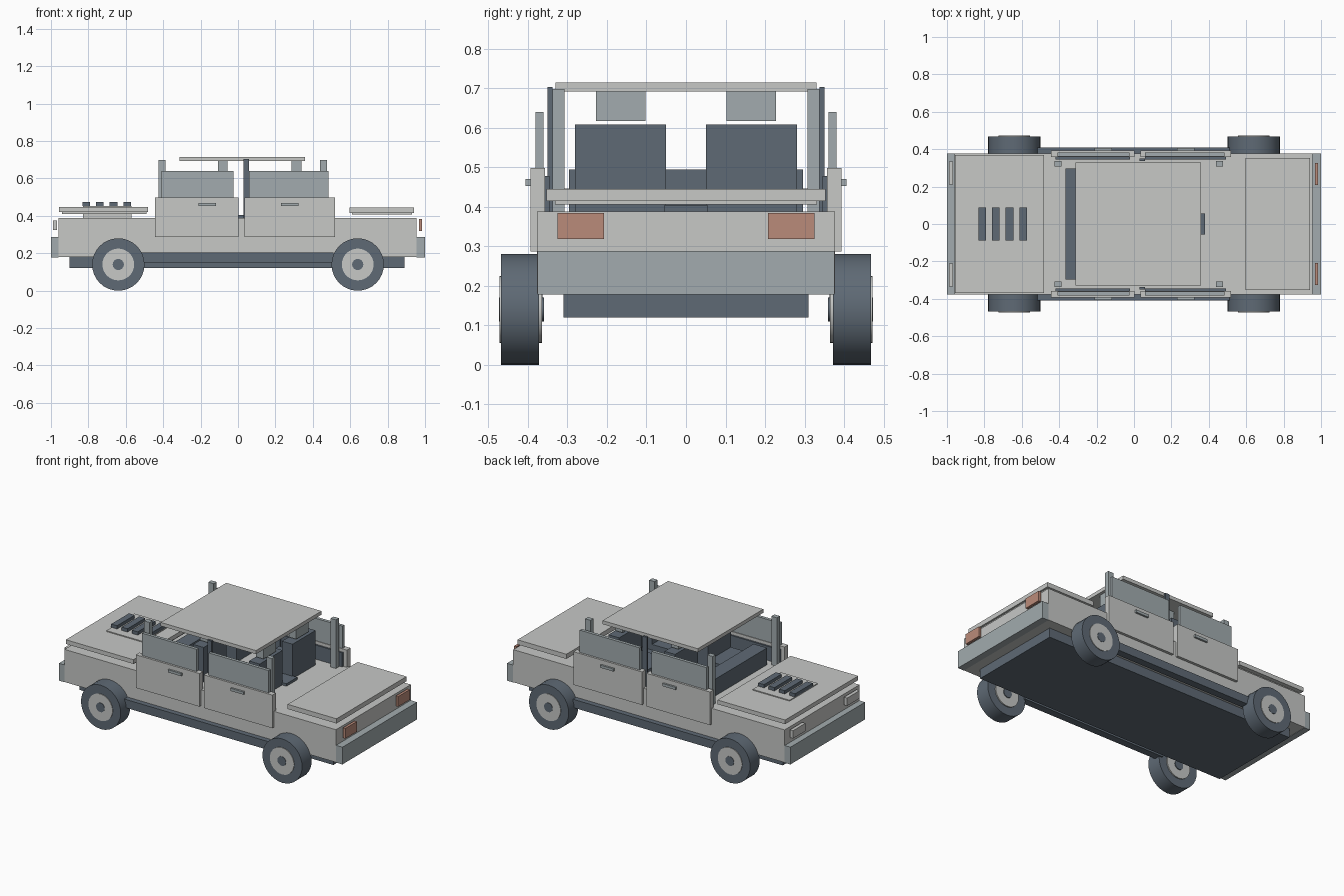
import bpy, bmesh, math

cube = bpy.data.objects.get("Cube")
if cube:
    bpy.data.objects.remove(cube, do_unlink=True)


def material(name, colour):
    m = bpy.data.materials.new(name)
    m.use_nodes = True
    m.diffuse_color = (*colour, 1)
    m.node_tree.nodes["Principled BSDF"].inputs["Base Color"].default_value = (*colour, 1)
    return m


LIGHT = material("light grey paint", (0.57, 0.58, 0.565))
MID = material("mid grey trim", (0.36, 0.41, 0.425))
DARK = material("dark slate", (0.114, 0.144, 0.178))
RED = material("tail light red", (0.49, 0.26, 0.195))


def box(name, mat, x, y, z):
    """Box spanning the given (low, high) ranges."""
    mesh = bpy.data.meshes.new(name)
    bm = bmesh.new()
    bmesh.ops.create_cube(bm, size=1)
    for v in bm.verts:
        v.co = [(lo + hi) / 2 + c * (hi - lo) for c, (lo, hi) in zip(v.co, (x, y, z))]
    bm.to_mesh(mesh)
    bm.free()
    mesh.materials.append(mat)
    ob = bpy.data.objects.new(name, mesh)
    bpy.context.collection.objects.link(ob)
    return ob


def centred(name, mat, x, half, z):
    return box(name, mat, x, (-half, half), z)


def pair(name, mat, x, y, z):
    """The same box on both sides of the car."""
    box(name + "_far", mat, x, y, z)
    box(name + "_near", mat, x, (-y[1], -y[0]), z)


def disc(name, mat, x, z, radius, y0, y1, segments=32):
    bpy.ops.mesh.primitive_cylinder_add(
        vertices=segments, radius=radius, depth=abs(y1 - y0),
        location=(x, (y0 + y1) / 2, z), rotation=(math.pi / 2, 0, 0))
    ob = bpy.context.object
    ob.name = name
    ob.data.materials.append(mat)
    bpy.ops.object.shade_smooth_by_angle(angle=math.radians(30))


# Chassis, body and bumpers
centred("chassis", DARK, (-0.9, 0.89), 0.31, (0.12, 0.2))
centred("body", LIGHT, (-0.96, 0.955), 0.377, (0.18, 0.388))
pair("sill", DARK, (-0.52, 0.51), (0.363, 0.41), (0.15, 0.203))
centred("front_bumper", MID, (-1, -0.96), 0.376, (0.178, 0.288))
centred("rear_bumper", MID, (0.955, 1), 0.376, (0.178, 0.288))

# Bonnet with vents, and boot lid
centred("bonnet", LIGHT, (-0.957, -0.48), 0.368, (0.42, 0.447))
centred("bonnet_lining", LIGHT, (-0.94, -0.49), 0.34, (0.41, 0.42))
centred("vent_base", LIGHT, (-0.83, -0.57), 0.142, (0.388, 0.453))
for i in range(4):
    x = -0.832 + 0.073 * i
    centred(f"vent_slat_{i + 1}", DARK, (x, x + 0.041), 0.089, (0.453, 0.474))
centred("boot_lid", LIGHT, (0.597, 0.942), 0.353, (0.415, 0.445))
centred("boot_lid_lining", LIGHT, (0.61, 0.93), 0.332, (0.406, 0.415))

# Lamps
pair("headlight", LIGHT, (-0.99, -0.968), (0.21, 0.335), (0.325, 0.375))
pair("tail_light", RED, (0.968, 0.985), (0.208, 0.325), (0.319, 0.384))

# Doors with glass, inner trim and handles
for label, lo, hi, glass_lo, glass_hi, handle in (
        ("front", -0.445, 0.004, -0.41, -0.025, -0.21),
        ("rear", 0.035, 0.518, 0.06, 0.483, 0.23)):
    pair(f"{label}_door", LIGHT, (lo, hi), (0.357, 0.394), (0.287, 0.498))
    pair(f"{label}_window", MID, (glass_lo, glass_hi), (0.361, 0.381), (0.498, 0.64))
    pair(f"{label}_door_trim", DARK, (lo + 0.025, hi - 0.025), (0.346, 0.357), (0.388, 0.478))
    pair(f"{label}_door_handle", MID, (handle, handle + 0.093), (0.394, 0.406), (0.453, 0.47))

# Pillars and roof
pair("front_pillar", MID, (-0.425, -0.387), (0.308, 0.338), (0.388, 0.698))
pair("rear_pillar", MID, (0.438, 0.475), (0.308, 0.338), (0.388, 0.698))
pair("middle_pillar", DARK, (0.03, 0.06), (0.338, 0.351), (0.388, 0.703))
centred("roof", LIGHT, (-0.314, 0.358), 0.33, (0.692, 0.715))

# Interior
centred("dashboard", DARK, (-0.365, -0.27), 0.296, (0.388, 0.495))
centred("centre_console", DARK, (-0.27, 0.38), 0.055, (0.388, 0.404))
for label, x in (("front", -0.12), ("rear", 0.275)):
    pair(f"{label}_seat_back", DARK, (x, x + 0.075), (0.05, 0.281), (0.388, 0.608))
    pair(f"{label}_seat_base", DARK, (x - 0.18, x), (0.05, 0.281), (0.388, 0.44))
    pair(f"{label}_headrest", MID, (x + 0.012, x + 0.064), (0.102, 0.228), (0.617, 0.692))

# Wheels with hubs and caps
for label, x in (("front", -0.64), ("rear", 0.64)):
    for side, s in (("far", 1), ("near", -1)):
        disc(f"{label}_tyre_{side}", DARK, x, 0.14, 0.14, s * 0.372, s * 0.468)
        disc(f"{label}_hub_{side}", LIGHT, x, 0.14, 0.085, s * 0.365, s * 0.472)
        disc(f"{label}_cap_{side}", DARK, x, 0.14, 0.03, s * 0.36, s * 0.474, 16)
